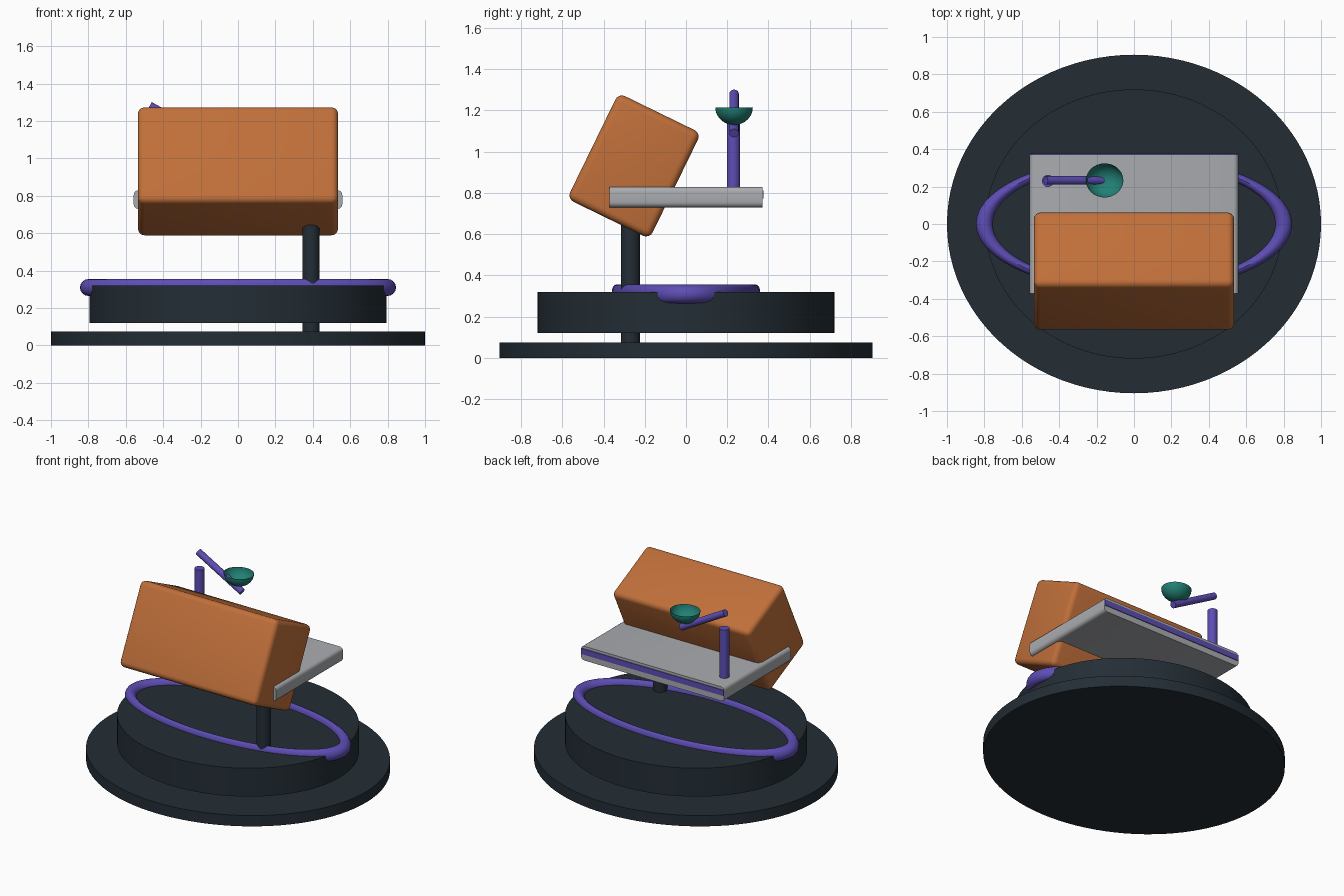
import bpy, bmesh, math
from mathutils import Vector, Matrix

if "Cube" in bpy.data.objects:
    bpy.data.objects.remove(bpy.data.objects["Cube"])


def material(name, rgb):
    m = bpy.data.materials.new(name)
    m.diffuse_color = (*rgb, 1)
    m.use_nodes = True
    m.node_tree.nodes["Principled BSDF"].inputs["Base Color"].default_value = m.diffuse_color
    return m


SLATE = material("dark slate", (0.017, 0.027, 0.036))
ORANGE = material("orange", (0.53, 0.16, 0.042))
GREY = material("light grey", (0.40, 0.41, 0.43))
PURPLE = material("purple", (0.11, 0.075, 0.46))
TEAL = material("teal", (0.016, 0.22, 0.18))


def finish(name, bm, mat, smooth=True):
    bmesh.ops.recalc_face_normals(bm, faces=bm.faces)
    me = bpy.data.meshes.new(name)
    bm.to_mesh(me)
    bm.free()
    me.materials.append(mat)
    ob = bpy.data.objects.new(name, me)
    bpy.context.collection.objects.link(ob)
    if smooth:
        bpy.ops.object.select_all(action='DESELECT')
        ob.select_set(True)
        bpy.context.view_layer.objects.active = ob
        bpy.ops.object.shade_smooth_by_angle(angle=math.radians(35))
    return ob


def disc(name, rx, ry, z0, z1, mat):
    bm = bmesh.new()
    bmesh.ops.create_cone(bm, cap_ends=True, segments=96, radius1=1, radius2=1, depth=1)
    bmesh.ops.scale(bm, vec=(rx, ry, z1 - z0), verts=bm.verts)
    bmesh.ops.translate(bm, vec=(0, 0, (z0 + z1) / 2), verts=bm.verts)
    return finish(name, bm, mat)


def rod(name, a, b, r, mat):
    a, b = Vector(a), Vector(b)
    bm = bmesh.new()
    turn = (b - a).to_track_quat('Z', 'Y').to_matrix().to_4x4()
    bmesh.ops.create_cone(bm, cap_ends=True, segments=32, radius1=r, radius2=r,
                          depth=(b - a).length,
                          matrix=Matrix.Translation((a + b) / 2) @ turn)
    return finish(name, bm, mat)


def box(name, centre, size, mat, bevel=0, tilt=0, along_y=False):
    bm = bmesh.new()
    bmesh.ops.create_cube(bm, size=1)
    bmesh.ops.scale(bm, vec=size, verts=bm.verts)
    if bevel:
        edges = [e for e in bm.edges if not along_y
                 or abs(e.verts[0].co.y - e.verts[1].co.y) > 1e-4]
        bmesh.ops.bevel(bm, geom=edges, offset=bevel, segments=4, profile=0.5, affect='EDGES')
    bmesh.ops.transform(bm, verts=bm.verts, matrix=Matrix.Translation(centre)
                        @ Matrix.Rotation(tilt, 4, 'X'))
    return finish(name, bm, mat, bevel > 0)


# Stacked oval base and drum
disc("base_plate", 1.0, 0.905, 0, 0.076, SLATE)
disc("drum", 0.795, 0.72, 0.12, 0.32, SLATE)

# Oval ring lying in the drum top
bm = bmesh.new()
N, M = 72, 16
rings = []
for i in range(N):
    a = math.tau * i / N
    ring = []
    for j in range(M):
        b = math.tau * j / M
        r = 0.8 + 0.045 * math.cos(b)
        ring.append(bm.verts.new((r * math.cos(a), 0.427 * r * math.sin(a),
                                  0.31 + 0.045 * math.sin(b))))
    rings.append(ring)
for i in range(N):
    p, q = rings[i], rings[(i + 1) % N]
    for j in range(M):
        k = (j + 1) % M
        bm.faces.new((p[j], q[j], q[k], p[k]))
finish("oval_ring", bm, PURPLE)

# Support post and tilted block
rod("support_post", (0.39, -0.27, 0.04), (0.39, -0.27, 0.72), 0.046, SLATE)
box("tilted_block", (-0, -0.252, 0.931), (1.07, 0.445, 0.57), ORANGE,
    bevel=0.035, tilt=math.radians(-26))

# Shelf with rounded side edges and a coloured strip along its back
box("shelf", (0, 0, 0.78), (1.115, 0.742, 0.1), GREY, bevel=0.025, along_y=True)
box("shelf_strip", (0, 0.372, 0.792), (1.11, 0.008, 0.04), PURPLE)

# Upright, slanted arm and bowl
rod("arm_upright", (-0.46, 0.23, 0.8), (-0.46, 0.23, 1.17), 0.032, PURPLE)
rod("slanted_arm", (-0.472, 0.233, 1.281), (-0.13, 0.233, 1.09), 0.023, PURPLE)

bm = bmesh.new()
bmesh.ops.create_uvsphere(bm, u_segments=40, v_segments=20, radius=1)
bmesh.ops.delete(bm, geom=[v for v in bm.verts if v.co.z > 0.01], context='VERTS')
bmesh.ops.scale(bm, vec=(0.1, 0.091, 0.085), verts=bm.verts)
bmesh.ops.translate(bm, vec=(-0.157, 0.233, 1.215), verts=bm.verts)
finish("bowl", bm, TEAL)
